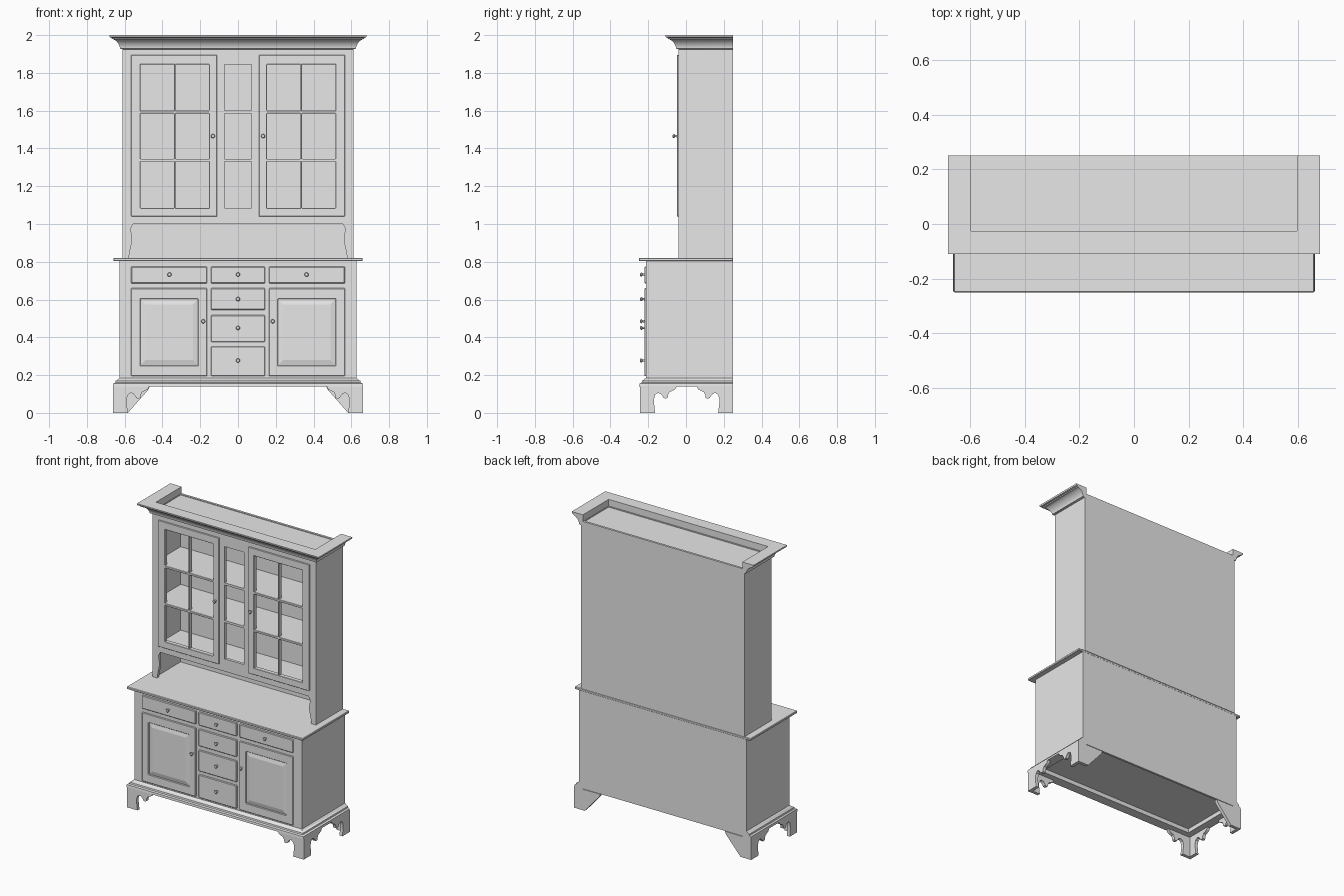
import bpy, bmesh, math
from mathutils import Matrix, Vector

if "Cube" in bpy.data.objects:
    bpy.data.objects.remove(bpy.data.objects["Cube"], do_unlink=True)

grey = bpy.data.materials.new("painted_grey")
grey.use_nodes = True
grey.diffuse_color = (0.8, 0.8, 0.8, 1)
grey.node_tree.nodes["Principled BSDF"].inputs["Base Color"].default_value = (0.8, 0.8, 0.8, 1)

BACK = 0.25          # rear plane
LOW_X, LOW_Y = 0.627, -0.212   # lower cabinet half width, front
TOP_X, TOP_Y = 0.612, -0.04    # upper cabinet half width, front


def finish(name, bm, bevel=0, smooth=False):
    bmesh.ops.recalc_face_normals(bm, faces=bm.faces)
    mesh = bpy.data.meshes.new(name)
    bm.to_mesh(mesh)
    bm.free()
    mesh.materials.append(grey)
    ob = bpy.data.objects.new(name, mesh)
    bpy.context.collection.objects.link(ob)
    if bevel:
        mod = ob.modifiers.new("edge", "BEVEL")
        mod.width, mod.segments, mod.limit_method = bevel, 1, "ANGLE"
    if smooth:
        bpy.ops.object.select_all(action="DESELECT")
        ob.select_set(True)
        bpy.context.view_layer.objects.active = ob
        bpy.ops.object.shade_smooth_by_angle(angle=math.radians(35))
    return ob


def box(name, x, y, z, bevel=0):
    bm = bmesh.new()
    size = [b - a for a, b in (x, y, z)]
    mid = [(a + b) / 2 for a, b in (x, y, z)]
    bmesh.ops.create_cube(bm, size=1, matrix=Matrix.Translation(mid) @ Matrix.Diagonal((*size, 1)))
    return finish(name, bm, bevel)


def extrude_faces(bm, offset):
    ext = bmesh.ops.extrude_face_region(bm, geom=bm.faces[:])
    bmesh.ops.translate(bm, vec=offset, verts=[v for v in ext["geom"] if isinstance(v, bmesh.types.BMVert)])


def board(name, points, offset):
    """Flat outline of 3D points given thickness."""
    bm = bmesh.new()
    bm.faces.new([bm.verts.new(p) for p in points])
    extrude_faces(bm, offset)
    return finish(name, bm, smooth=True)


def lattice(name, xs, zs, y0, y1, bevel=0):
    """Frame of rails and stiles: every odd column crossing an odd row is open."""
    bm = bmesh.new()
    grid = [[bm.verts.new((x, y0, z)) for z in zs] for x in xs]
    for i in range(len(xs) - 1):
        for j in range(len(zs) - 1):
            if not (i % 2 and j % 2):
                bm.faces.new((grid[i][j], grid[i + 1][j], grid[i + 1][j + 1], grid[i][j + 1]))
    extrude_faces(bm, Vector((0, y1 - y0, 0)))
    return finish(name, bm, bevel)


def moulding(name, hx, front, profile):
    """Mitred moulding around both sides and the front; profile is (outward, z)."""
    bm = bmesh.new()
    rings = []
    for sx, at_front in ((-1, 0), (-1, 1), (1, 1), (1, 0)):
        rings.append([bm.verts.new((sx * (hx + o), front - o if at_front else BACK, z)) for o, z in profile])
    n = len(profile)
    for a, b in zip(rings, rings[1:]):
        for k in range(n):
            bm.faces.new((a[k], a[(k + 1) % n], b[(k + 1) % n], b[k]))
    bm.faces.new(rings[0])
    bm.faces.new(rings[-1])
    return finish(name, bm, smooth=True)


def mirrored(values, s):
    return sorted(s * v for v in values)


# --- Lower cabinet, counter and base moulding
box("lower_cabinet", (-LOW_X, LOW_X), (LOW_Y, BACK), (0.168, 0.806))
box("counter", (-0.66, 0.66), (-0.25, BACK), (0.804, 0.82), 0.003)
moulding("base_moulding", LOW_X, LOW_Y,
         [(0, 0.185), (0.006, 0.182), (0.012, 0.174), (0.021, 0.17), (0.023, 0.16),
          (0.034, 0.155), (0.036, 0.14), (-0.03, 0.14), (-0.03, 0.185)])
box("base_back_rail", (-0.6, 0.6), (0.235, BACK), (0.145, 0.18))

# --- Bracket feet: scrolled on front and sides, plain diagonal at the back
scroll = [(0, 0), (0.08, 0), (0.076, 0.03), (0.072, 0.07), (0.08, 0.096), (0.094, 0.106), (0.108, 0.102),
          (0.118, 0.09), (0.124, 0.079), (0.136, 0.075), (0.146, 0.08), (0.148, 0.095), (0.156, 0.11),
          (0.172, 0.117), (0.186, 0.125), (0.195, 0.142), (0, 0.142)]
diagonal = [(0, 0), (0.08, 0), (0.19, 0.125), (0.195, 0.142), (0, 0.142)]
FX, FY, T = 0.663, -0.243, 0.022
for s, side in ((-1, "right"), (1, "left")):
    board(f"front_foot_{side}_face", [(s * (FX - u), FY, z) for u, z in scroll], Vector((0, T, 0)))
    board(f"front_foot_{side}_side", [(s * FX, FY + u, z) for u, z in scroll], Vector((-s * T, 0, 0)))
    board(f"back_foot_{side}_side", [(s * FX, BACK - u, z) for u, z in scroll], Vector((-s * T, 0, 0)))
    board(f"back_foot_{side}_face", [(s * (FX - u), BACK, z) for u, z in diagonal], Vector((0, -T, 0)))

# --- Drawers
DRAWER_Y = LOW_Y - 0.008
for i, (z0, z1) in enumerate(((0.685, 0.775), (0.545, 0.66), (0.375, 0.518), (0.195, 0.352))):
    box(f"middle_drawer_{i + 1}", (-0.143, 0.143), (DRAWER_Y, LOW_Y + 0.01), (z0, z1), 0.004)

# --- Lower doors and side drawers
for s, side in ((-1, "right"), (1, "left")):
    box(f"top_drawer_{side}", mirrored((0.164, 0.566), s), (DRAWER_Y, LOW_Y + 0.01), (0.685, 0.775), 0.004)
    lattice(f"lower_door_frame_{side}", mirrored((0.164, 0.212, 0.516, 0.566), s),
            (0.195, 0.252, 0.602, 0.66), DRAWER_Y, LOW_Y + 0.005, 0.003)
    # raised field with sloping margins
    bm = bmesh.new()
    cx, cz = s * 0.364, 0.427
    loops = [[bm.verts.new((cx + a * w, y, cz + b * h)) for a, b in ((-1, -1), (1, -1), (1, 1), (-1, 1))]
             for w, h, y in ((0.152, 0.175, LOW_Y - 0.0005), (0.125, 0.148, LOW_Y - 0.007))]
    for k in range(4):
        bm.faces.new((loops[0][k], loops[0][k - 1], loops[1][k - 1], loops[1][k]))
    bm.faces.new(loops[1])
    bm.faces.new(loops[0])
    finish(f"lower_door_panel_{side}", bm)

# --- Upper cabinet carcass
for s, side in ((-1, "right"), (1, "left")):
    box(f"upper_side_{side}", mirrored((TOP_X - 0.018, TOP_X), s), (TOP_Y + 0.001, BACK), (0.82, 1.955))
    bracket = [(0.612, 0.82), (0.577, 0.82), (0.575, 0.845), (0.568, 0.875), (0.562, 0.905),
               (0.561, 0.93), (0.566, 0.96), (0.566, 0.98), (0.556, 1.0), (0.612, 1.0)]
    board(f"scrolled_bracket_{side}", [(s * x, TOP_Y, z) for x, z in bracket], Vector((0, 0.02, 0)))
box("upper_back", (-0.6, 0.6), (0.235, BACK), (0.82, 1.955))
inner = (-0.598, 0.598)
box("upper_roof", inner, (-0.03, 0.24), (1.935, 1.95))
box("upper_floor", inner, (-0.022, 0.24), (1.0, 1.035))
for i, z in enumerate((1.33, 1.585)):
    box(f"shelf_{i + 1}", inner, (-0.022, 0.24), (z, z + 0.015))

# --- Upper face frame with the middle window, and glazed-pattern doors
panes = [1.085, 1.33, 1.345, 1.585, 1.6, 1.845]
lattice("upper_face_frame", [-TOP_X, -0.516, -0.153, -0.0715, 0.0715, 0.153, 0.516, TOP_X],
        [1.0] + panes + [1.955], TOP_Y, TOP_Y + 0.02)
for s, side in ((-1, "right"), (1, "left")):
    lattice(f"upper_door_{side}", mirrored((0.111, 0.153, 0.331, 0.339, 0.516, 0.566), s),
            [1.04] + panes + [1.895], TOP_Y - 0.008, TOP_Y + 0.005, 0.002)
    box(f"upper_muntin_{side}", mirrored((0.331, 0.339), s), (TOP_Y, TOP_Y + 0.02), (1.08, 1.85))

# --- Cornice
moulding("cornice", TOP_X, TOP_Y,
         [(0, 1.925), (0.013, 1.929), (0.014, 1.938), (0.018, 1.948), (0.025, 1.96), (0.036, 1.971),
          (0.05, 1.979), (0.056, 1.98), (0.058, 1.986), (0.067, 1.989), (0.069, 2.0),
          (-0.015, 2.0), (-0.015, 1.925)])


# --- Turned knobs
def knob(name, x, y, z):
    bm = bmesh.new()
    turn = [(0, 0), (0.006, 0), (0.005, 0.01), (0.01, 0.013), (0.011, 0.018), (0.008, 0.022), (0, 0.024)]
    pts = [bm.verts.new((r, -d, 0)) for r, d in turn]
    edges = [bm.edges.new(pair) for pair in zip(pts, pts[1:])]
    bmesh.ops.spin(bm, geom=pts + edges, cent=(0, 0, 0), axis=(0, 1, 0), angle=math.tau, steps=16)
    bmesh.ops.remove_doubles(bm, verts=bm.verts, dist=0.0002)
    finish(name, bm, smooth=True).location = (x, y, z)


for i, z in enumerate((0.732, 0.602, 0.45, 0.277)):
    knob(f"middle_drawer_knob_{i + 1}", 0, DRAWER_Y, z)
for s, side in ((-1, "right"), (1, "left")):
    knob(f"top_drawer_knob_{side}", s * 0.363, DRAWER_Y, 0.732)
    knob(f"lower_door_knob_{side}", s * 0.184, DRAWER_Y, 0.485)
    knob(f"upper_door_knob_{side}", s * 0.133, TOP_Y - 0.008, 1.465)
